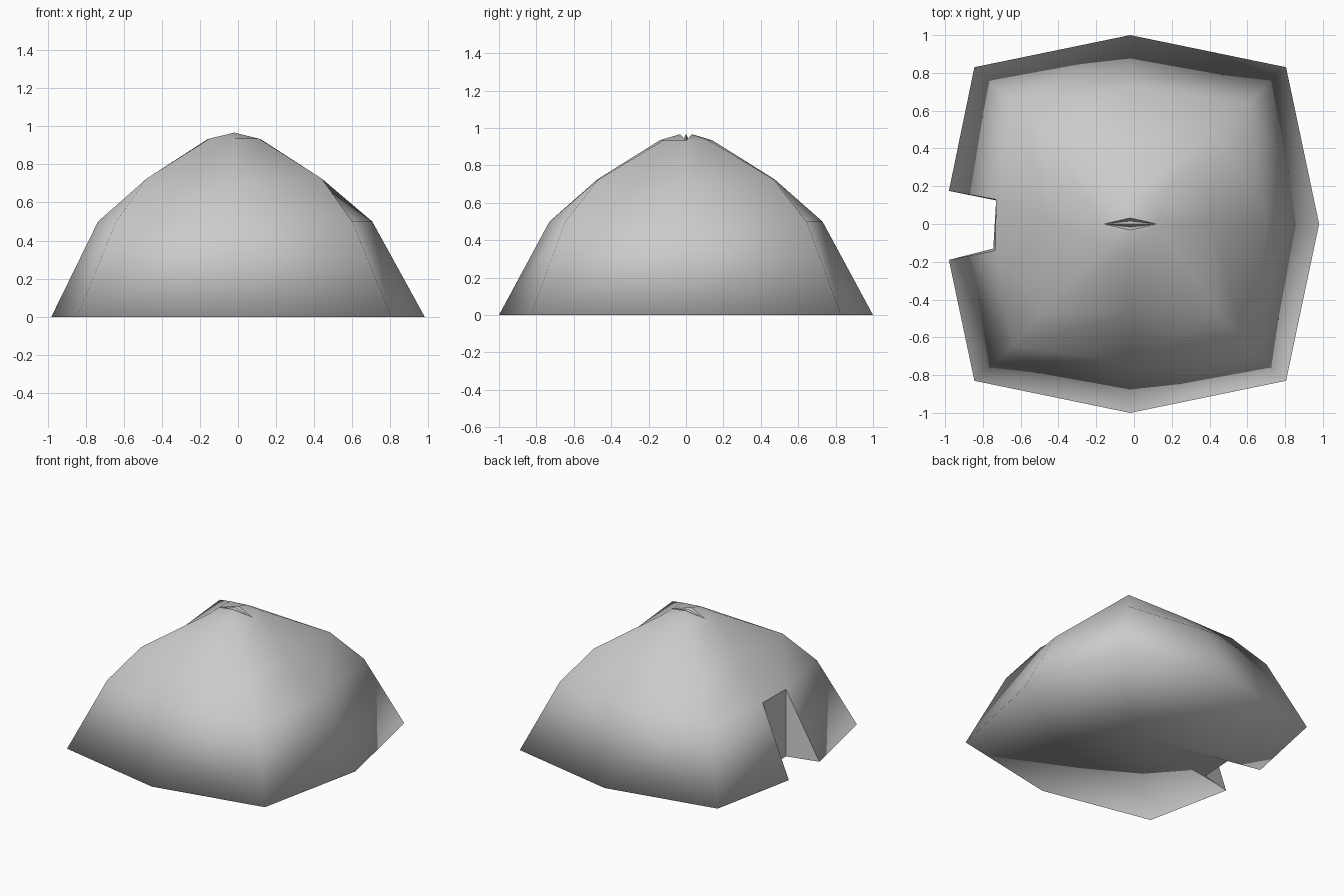
import bpy, bmesh

if "Cube" in bpy.data.objects:
    bpy.data.objects.remove(bpy.data.objects["Cube"])

CX = -0.02  # the tent is centred slightly left of the origin because of the door
bm = bmesh.new()


def vert(x, y, z):
    return bm.verts.new((x, y, z))


def ring(z, corner, mid, mid_z, door=None):
    """Ring from the left-front corner, counter-clockwise; left side is one point or a door pair."""
    cx, cy = corner
    mx, my = mid
    pts = [(CX - cx, -cy, z), (CX, -my, z), (CX + cx, -cy, z), (CX + mx, 0, mid_z),
           (CX + cx, cy, z), (CX, my, z), (CX - cx, cy, z)]
    pts += [(x, y, z) for x, y in door] if door else [(CX - mx, 0, mid_z)]
    return [vert(*p) for p in pts]


def face(*vs):
    return bm.faces.new(vs)


# Fabric walls: base, shoulder, upper and crown rings
base = ring(0, (0.825, 0.83), (1.0, 1.0), 0, [(-0.98, 0.175), (-0.98, -0.19)])
shoulder = ring(0.5, (0.62, 0.645), (0.725, 0.73), 0.5, [(-0.73, 0.13), (-0.735, -0.14)])
upper = ring(0.725, (0.46, 0.468), (0.43, 0.475), 0.71)
crown = ring(0.935, (0.13, 0.12), (0.14, 0.14), 0.932)

for i in range(9):
    if i != 7:  # leave the doorway open
        j = (i + 1) % 9
        face(base[i], base[j], shoulder[j], shoulder[i])
for i in range(6):
    face(shoulder[i], shoulder[i + 1], upper[i + 1], upper[i])
face(shoulder[6], shoulder[7], upper[7], upper[6])
face(shoulder[7], shoulder[8], upper[7])
face(shoulder[8], shoulder[0], upper[0], upper[7])
for i in range(8):
    j = (i + 1) % 8
    face(upper[i], upper[j], crown[j], crown[i])

# Pleated vent on the crown
right, left = crown[3], crown[7]
pleats = [vert(CX, y, z) for y, z in
          [(-0.032, 0.967), (-0.016, 0.938), (0, 0.967), (0.016, 0.938), (0.032, 0.967)]]
face(crown[0], crown[1], pleats[0], left)
face(crown[1], crown[2], right, pleats[0])
face(crown[4], crown[5], pleats[4], right)
face(crown[5], crown[6], left, pleats[4])
for a, b in zip(pleats, pleats[1:]):
    face(a, right, b)
    face(a, b, left)

# Recessed doorway
in_back, in_front = vert(-0.73, 0.125, 0), vert(-0.745, -0.13, 0)
door_faces = [face(base[7], in_back, shoulder[7]),
              face(in_back, in_front, shoulder[8], shoulder[7]),
              face(in_front, base[8], shoulder[8])]

# Floor, notched at the door
centre = vert(CX, 0, 0)
outline = base[:8] + [in_back, in_front, base[8]]
for a, b in zip(outline, outline[1:] + outline[:1]):
    face(b, a, centre)

bmesh.ops.recalc_face_normals(bm, faces=bm.faces)
for f in bm.faces:
    f.smooth = True
# Crisp door and vent edges
for f in door_faces:
    for e in f.edges:
        e.smooth = False
for p in pleats:
    for e in p.link_edges:
        e.smooth = e.other_vert(p) not in (left, right)

mesh = bpy.data.meshes.new("tent")
bm.to_mesh(mesh)
bm.free()
bpy.context.collection.objects.link(bpy.data.objects.new("tent", mesh))
